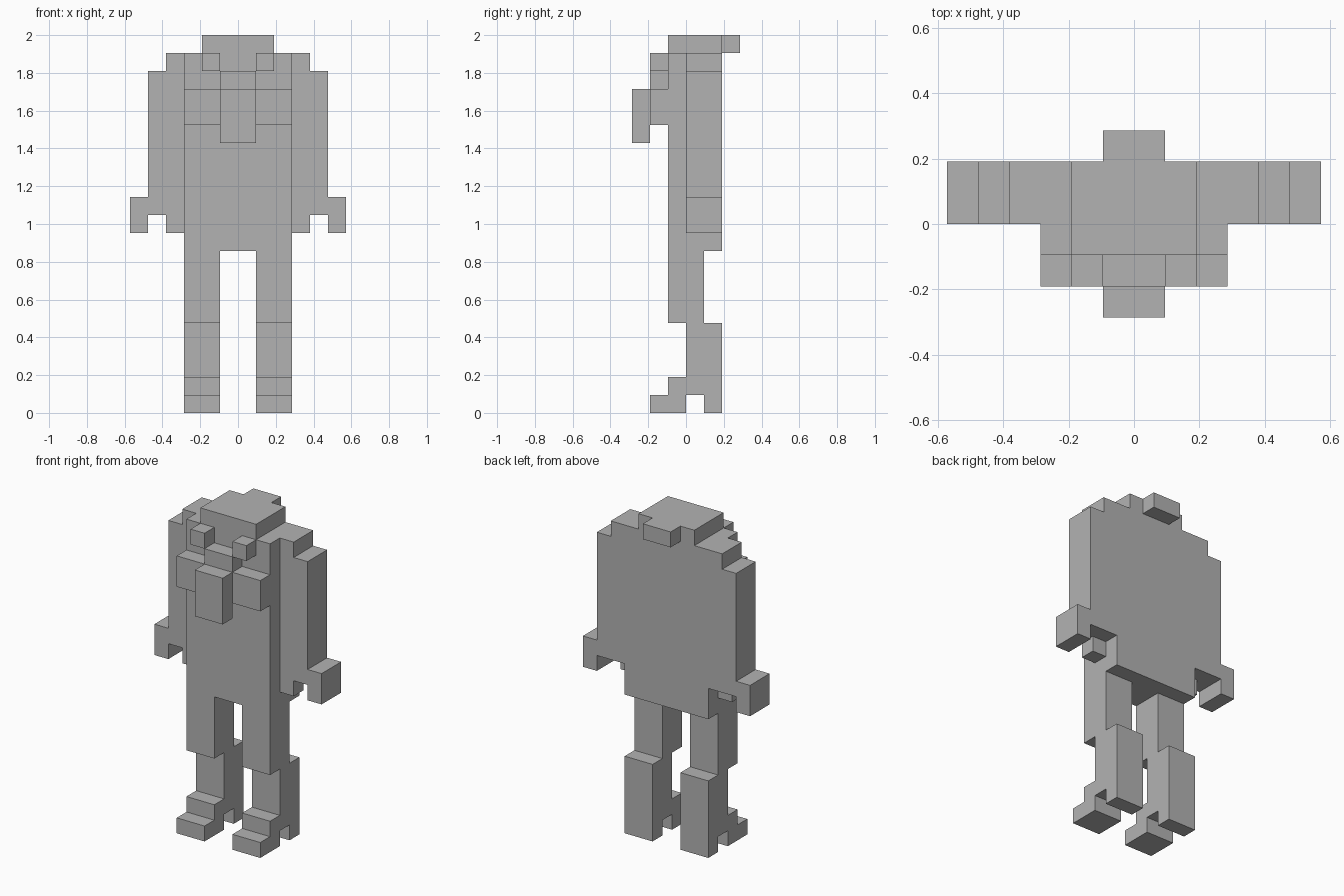
import bpy
import bmesh

default = bpy.data.objects.get("Cube")
if default:
    bpy.data.objects.remove(default, do_unlink=True)

U = 2 / 21  # size of one block

grey = bpy.data.materials.new("plain grey")
grey.use_nodes = True
colour = (0.45, 0.45, 0.45, 1)
grey.diffuse_color = colour
grey.node_tree.nodes["Principled BSDF"].inputs["Base Color"].default_value = colour


def extrude(name, axis, profile, start, end, flip=False):
    """Extrude a block-unit profile along an axis; flip mirrors it in x."""
    def point(a, b, depth):
        p = [a, b]
        p.insert("xyz".index(axis), depth)
        if flip:
            p[0] = -p[0]
        return [c * U for c in p]

    bm = bmesh.new()
    low = [bm.verts.new(point(a, b, start)) for a, b in profile]
    high = [bm.verts.new(point(a, b, end)) for a, b in profile]
    bm.faces.new(low)
    bm.faces.new(high)
    for i in range(len(low)):
        j = (i + 1) % len(low)
        bm.faces.new((low[i], low[j], high[j], high[i]))
    bmesh.ops.recalc_face_normals(bm, faces=bm.faces)
    mesh = bpy.data.meshes.new(name)
    bm.to_mesh(mesh)
    bm.free()
    mesh.materials.append(grey)
    obj = bpy.data.objects.new(name, mesh)
    bpy.context.collection.objects.link(obj)
    return obj


def box(name, x, y, z, flip=False):
    rect = [(x[0], y[0]), (x[1], y[0]), (x[1], y[1]), (x[0], y[1])]
    return extrude(name, "z", rect, z[0], z[1], flip)


# Body and face
box("torso", (-3, 3), (-1, 2), (9, 20))
box("cheeks", (-3, 3), (-2, -1), (16, 18))
box("nose_bridge", (-1, 1), (-2, -1), (18, 19))
box("snout", (-1, 1), (-3, -2), (15, 18))

# Head top with a tab at the back
head = [(-2, -1), (2, -1), (2, 2), (1, 2), (1, 3), (-1, 3), (-1, 2), (-2, 2)]
extrude("head_top", "z", head, 20, 21)

# Front outline of an arm (x, z) and side outline of a leg (y, z)
arm = [(3, 11), (5, 11), (5, 10), (6, 10), (6, 12),
       (5, 12), (5, 19), (4, 19), (4, 20), (3, 20)]
leg = [(-2, 0), (0, 0), (0, 1), (1, 1), (1, 0), (2, 0), (2, 5), (1, 5),
       (1, 9), (-1, 9), (-1, 5), (0, 5), (0, 2), (-1, 2), (-1, 1), (-2, 1)]

# Paired parts
for side, flip in (("left", False), ("right", True)):
    extrude(side + "_arm", "y", arm, 0, 2, flip)
    extrude(side + "_leg", "x", leg, 1, 3, flip)
    box(side + "_thumb", (3, 4), (0, 1), (10, 11), flip)
    box(side + "_eye", (1, 2), (-2, -1), (19, 20), flip)
